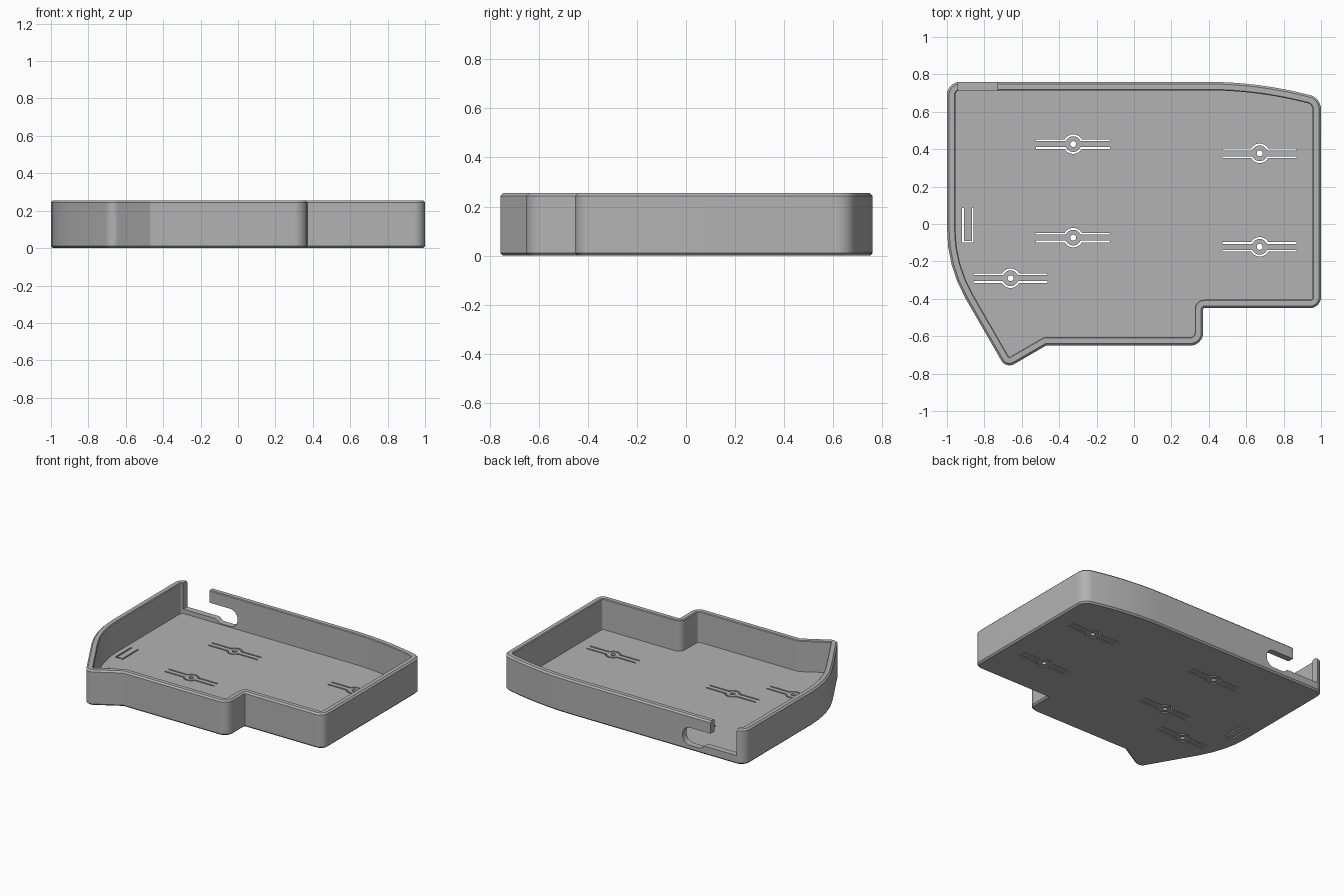
import bpy, bmesh, math
from mathutils import Vector

cube = bpy.data.objects.get("Cube")
if cube:
    bpy.data.objects.remove(cube)

HEIGHT, FLOOR, WALL, CHAMFER = 0.255, 0.03, 0.045, 0.011

grey = bpy.data.materials.new("plain grey")
grey.use_nodes = True
grey.diffuse_color = (0.45, 0.45, 0.45, 1)
grey.node_tree.nodes["Principled BSDF"].inputs["Base Color"].default_value = (0.45, 0.45, 0.45, 1)


def rounded(corners):
    """Closed polygon of (x, y, radius) corners with each corner filleted."""
    pts = []
    for i, (x, y, r) in enumerate(corners):
        p = Vector((x, y))
        a = (Vector(corners[i - 1][:2]) - p).normalized()
        b = (Vector(corners[(i + 1) % len(corners)][:2]) - p).normalized()
        if r == 0:
            pts.append(p)
            continue
        half = a.angle(b) / 2
        centre = p + (a + b).normalized() * r / math.sin(half)
        start = p + a * r / math.tan(half) - centre
        end = p + b * r / math.tan(half) - centre
        turn = start.angle_signed(end)
        n = max(3, round(abs(turn) / math.radians(7)), round(r * 5))
        for k in range(n + 1):
            t = -turn * k / n
            c, s = math.cos(t), math.sin(t)
            pts.append(centre + Vector((start.x * c - start.y * s, start.x * s + start.y * c)))
    return pts


def inset(pts, d, closed=True):
    """Mitred offset to the left of the direction of travel."""
    out = []
    for i, p in enumerate(pts):
        before = pts[i - 1] if closed or i > 0 else p * 2 - pts[1]
        after = pts[(i + 1) % len(pts)] if closed or i < len(pts) - 1 else p * 2 - pts[i - 1]
        e, f = (p - before).normalized(), (after - p).normalized()
        m, n = Vector((-e.y, e.x)), Vector((-f.y, f.x))
        out.append(p + (m + n) * d / (1 + m.dot(n)))
    return out


def loft(bm, rings):
    """Closed solid through a list of rings of 3D points."""
    loops = [[bm.verts.new(p) for p in ring] for ring in rings]
    for low, high in zip(loops, loops[1:]):
        for i in range(len(low)):
            j = (i + 1) % len(low)
            bm.faces.new((low[i], low[j], high[j], high[i]))
    bm.faces.new(loops[0][::-1])
    bm.faces.new(loops[-1])


def make_object(name, bm):
    bmesh.ops.recalc_face_normals(bm, faces=bm.faces)
    mesh = bpy.data.meshes.new(name)
    bm.to_mesh(mesh)
    bm.free()
    ob = bpy.data.objects.new(name, mesh)
    bpy.context.collection.objects.link(ob)
    mesh.materials.append(grey)
    return ob


# Tray shell: one outline, lofted up the outside and down the inside
outline = rounded([
    (-1, 0.76, 0.07), (-1, -0.226, 0.75), (-0.684, -0.774, 0.05),
    (-0.47, -0.65, 0.005), (0.37, -0.65, 0.07), (0.37, -0.45, 0.005),
    (1, -0.45, 0.06), (1, 0.675, 0.08), (0.65, 0.76, 2.2)])
section = [(CHAMFER, 0), (0, CHAMFER), (0, HEIGHT - CHAMFER), (CHAMFER, HEIGHT),
           (WALL - 0.005, HEIGHT), (WALL, HEIGHT - 0.005), (WALL, FLOOR)]
bm = bmesh.new()
loft(bm, [[(p.x, p.y, z) for p in inset(outline, d)] for d, z in section])
tray = make_object("tray", bm)

# Cutter for every opening
cut = bmesh.new()


def cut_floor(pts):
    loft(cut, [[(p.x, p.y, z) for p in pts] for z in (-0.05, FLOOR + 0.03)])


def cut_slit(path, width=0.01):
    cut_floor(inset(path, width / 2, False) + inset(path, -width / 2, False)[::-1])


# Mounting points: a screw hole between two slits that bow around it
bow, gap, reach = 0.047, 0.021, 0.198
first = math.asin(gap / bow)
arc = [math.pi - first - (math.pi - 2 * first) * k / 16 for k in range(17)]
half_path = ([Vector((-reach, gap))]
             + [Vector((math.cos(t), math.sin(t))) * bow for t in arc]
             + [Vector((reach, gap))])
ring = [Vector((math.cos(t), math.sin(t))) * 0.016
        for t in (math.tau * k / 24 for k in range(24))]
for x, y in [(-0.325, 0.427), (-0.325, -0.073), (0.672, 0.378), (0.672, -0.122), (-0.66, -0.29)]:
    c = Vector((x, y))
    cut_floor([c + p for p in ring])
    for side in (1, -1):
        cut_slit([c + Vector((p.x, p.y * side)) for p in half_path])

# Spring tab: U-shaped slit beside the left wall
cut_slit([Vector(p) for p in [(-0.915, 0.085), (-0.915, -0.095), (-0.862, -0.095), (-0.862, 0.085)]])

# Cable notch through the back wall, with a rounded slot under a lip
notch = rounded([
    (-0.94, 0.3, 0), (-0.94, 0.062, 0), (-0.68, 0.062, 0.03), (-0.65, 0.037, 0.03),
    (-0.505, 0.037, 0.06), (-0.505, 0.165, 0.06), (-0.73, 0.165, 0), (-0.73, 0.3, 0)])
loft(cut, [[(p.x, y, p.y) for p in notch] for y in (0.68, 0.85)])

cutter = make_object("opening_cutter", cut)
cutter.hide_render = True
mod = tray.modifiers.new("openings", "BOOLEAN")
mod.operation, mod.solver, mod.object = "DIFFERENCE", "EXACT", cutter

bpy.ops.object.select_all(action="DESELECT")
tray.select_set(True)
bpy.context.view_layer.objects.active = tray
bpy.ops.object.modifier_apply(modifier=mod.name)
bpy.data.objects.remove(cutter)
bpy.ops.object.shade_smooth_by_angle(angle=math.radians(30))
